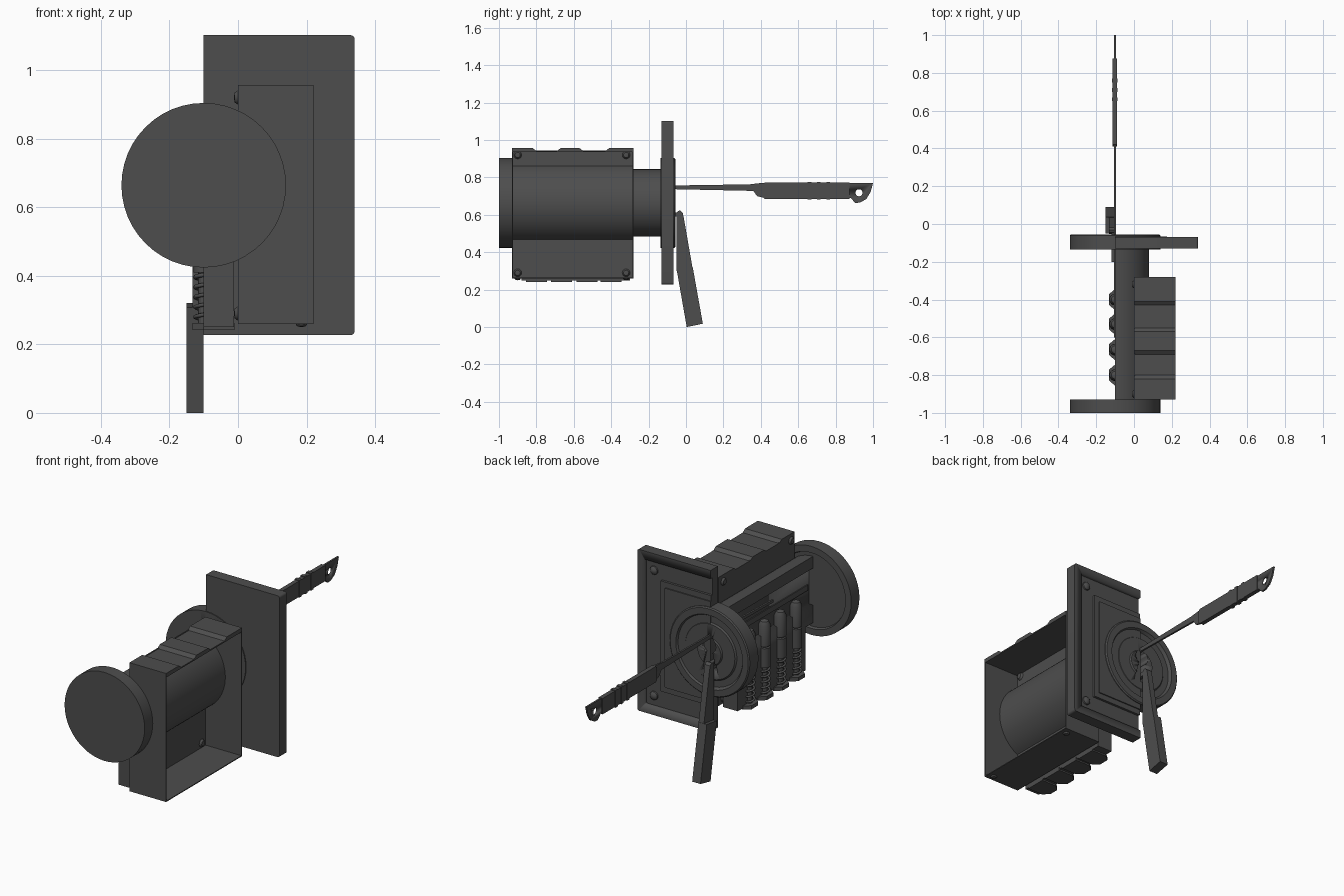
import bpy, bmesh, math
from mathutils import Vector

if "Cube" in bpy.data.objects:
    bpy.data.objects.remove(bpy.data.objects["Cube"])

CX, CZ = -0.10, 0.664          # lock axis
metal = bpy.data.materials.new("dark_grey_metal")
metal.diffuse_color = (0.075, 0.075, 0.075, 1)
metal.use_nodes = True
metal.node_tree.nodes["Principled BSDF"].inputs["Base Color"].default_value = metal.diffuse_color


def finish(name, bm, smooth=True):
    bmesh.ops.recalc_face_normals(bm, faces=bm.faces)
    me = bpy.data.meshes.new(name)
    bm.to_mesh(me)
    bm.free()
    me.materials.append(metal)
    ob = bpy.data.objects.new(name, me)
    bpy.context.collection.objects.link(ob)
    if smooth:
        bpy.ops.object.select_all(action='DESELECT')
        ob.select_set(True)
        bpy.context.view_layer.objects.active = ob
        bpy.ops.object.shade_smooth_by_angle(angle=math.radians(30))
    return ob


def prism(name, pts, axis, a, b):
    """Extrude a 2D outline along x (points y,z), y (points x,z) or z (points x,y)."""
    def place(p, t):
        return {'x': (t, p[0], p[1]), 'y': (p[0], t, p[1]), 'z': (p[0], p[1], t)}[axis]
    bm = bmesh.new()
    lo = [bm.verts.new(place(p, a)) for p in pts]
    hi = [bm.verts.new(place(p, b)) for p in pts]
    bm.faces.new(lo)
    bm.faces.new(hi)
    n = len(pts)
    for i in range(n):
        j = (i + 1) % n
        bm.faces.new((lo[i], lo[j], hi[j], hi[i]))
    return finish(name, bm)


def box(name, x, y, z):
    return prism(name, [(x[0], z[0]), (x[1], z[0]), (x[1], z[1]), (x[0], z[1])], 'y', *y)


def arc(cx, cy, r, a0, a1, n):
    return [(cx + r * math.cos(math.radians(a0 + (a1 - a0) * i / n)),
             cy + r * math.sin(math.radians(a0 + (a1 - a0) * i / n))) for i in range(n + 1)]


def lathe(name, profile, origin, axis, n=48):
    """Revolve (radius, position) points about the y, x or z axis."""
    bm = bmesh.new()
    rings = []
    for r, t in profile:
        ring = []
        for i in range(1 if r == 0 else n):
            a = 2 * math.pi * i / n
            u, v = r * math.cos(a), r * math.sin(a)
            co = {'x': (t, u, v), 'y': (u, t, v), 'z': (u, v, t)}[axis]
            ring.append(bm.verts.new(Vector(co) + Vector(origin)))
        rings.append(ring)
    for p, q in zip(rings, rings[1:]):
        for i in range(n):
            j = (i + 1) % n
            vs = [p[i % len(p)], p[j % len(p)], q[j % len(q)], q[i % len(q)]]
            bm.faces.new(list(dict.fromkeys(vs)))
    return finish(name, bm)


def cut(ob, cutter):
    mod = ob.modifiers.new("cut", 'BOOLEAN')
    mod.object = cutter
    mod.solver = 'EXACT'
    cutter.hide_render = True
    me = bpy.data.meshes.new_from_object(ob.evaluated_get(bpy.context.evaluated_depsgraph_get()))
    ob.modifiers.clear()
    ob.data = me
    bpy.data.objects.remove(cutter)


# Front knob with a hollow back
lathe("front_knob", [(0, -1), (0.24, -1), (0.24, -0.93), (0.205, -0.93), (0.2, -0.945), (0, -0.945)],
      (CX, 0, CZ), 'y')

# Half plug with a keyway cut along its open side
plug = prism("plug", arc(CX, CZ, 0.18, -90, 90, 24), 'y', -0.95, -0.12)
cut(plug, box("keyway_cutter", (-0.2, -0.075), (-0.97, -0.1), (0.58, 0.78)))
box("keyway_ridge", (-0.08, -0.06), (-0.93, -0.13), (0.66, 0.69))

# Housing, open on the right, with a stepped roof
Y0, Y1 = -0.93, -0.28
box("housing_wall", (0, 0.006), (Y0, Y1), (0.26, 0.945))
box("housing_front", (0, 0.22), (Y0, Y0 + 0.005), (0.26, 0.955))
box("housing_back", (0, 0.22), (Y1 - 0.005, Y1), (0.26, 0.955))
box("housing_floor", (0, 0.22), (Y0, Y1), (0.26, 0.265))
roof = [(Y0, 0.935), (Y0, 0.957), (-0.82, 0.957), (-0.80, 0.942), (-0.69, 0.942), (-0.67, 0.957),
        (-0.57, 0.957), (-0.55, 0.942), (-0.43, 0.942), (-0.41, 0.957), (Y1, 0.957), (Y1, 0.935)]
prism("housing_roof", roof, 'x', 0, 0.22)
half = math.degrees(math.acos(0.1 / 0.2236))
prism("housing_barrel", arc(CX, CZ, 0.2236, -half, half, 24), 'y', Y0, Y1)

# Rivets of the housing
for y in (-0.9, -0.32):
    for z in (0.29, 0.92):
        lathe("wall_rivet", [(0, -0.012), (0.014, -0.01), (0.021, 0), (0.021, 0.006),
                             (0.014, 0.016), (0, 0.018)], (0, y, z), 'x', 16)
    lathe("floor_rivet", [(0, -0.011), (0.013, -0.008), (0.018, 0), (0, 0)],
          (0.185, y, 0.261), 'z', 16)

# Pin chamber block under the plug, with four caps, springs and pins
box("pin_block", (-0.1, -0.012), (-0.88, -0.30), (0.25, 0.49))
for y in (-0.80, -0.665, -0.53, -0.40):
    cap = [(-0.01, y - 0.056), (-0.01, y + 0.056), (-0.1, y + 0.056), (-0.133, y + 0.028),
           (-0.133, y - 0.028), (-0.1, y - 0.056)]
    prism("chamber_cap", cap, 'z', 0.242, 0.262)
    lathe("spring_core", [(0, 0.26), (0.016, 0.26), (0.016, 0.42), (0, 0.42)], (CX, y, 0), 'z', 12)
    lathe("driver_pin", [(0, 0.41), (0.03, 0.41), (0.03, 0.515), (0.025, 0.52), (0, 0.52)],
          (CX, y, 0), 'z', 20)
    lathe("key_pin", [(0, 0.52), (0.025, 0.52), (0.03, 0.525), (0.03, 0.635), (0.02, 0.655), (0, 0.665)],
          (CX, y, 0), 'z', 20)
    cu = bpy.data.curves.new("spring", 'CURVE')
    cu.dimensions = '3D'
    cu.bevel_depth = 0.006
    cu.bevel_resolution = 1
    sp = cu.splines.new('POLY')
    n = 70
    sp.points.add(n)
    for i in range(n + 1):
        a = i / n * 5 * 2 * math.pi
        sp.points[i].co = (CX + 0.025 * math.cos(a), y + 0.025 * math.sin(a), 0.265 + 0.145 * i / n, 1)
    cu.materials.append(metal)
    bpy.context.collection.objects.link(bpy.data.objects.new("spring", cu))

# Mounting plate cut off at the lock axis, with stepped frames on its back
def plate_outline(x, z0, z1, r=0.012):
    return [(CX, z0)] + arc(x - r, z0 + r, r, -90, 0, 4) + arc(x - r, z1 - r, r, 0, 90, 4) + [(CX, z1)]


plate = prism("mounting_plate", plate_outline(0.34, 0.227, 1.102), 'y', -0.13, -0.068)
cut(plate, prism("groove_cutter", plate_outline(0.295, 0.272, 1.057, 0.005), 'y', -0.085, 0))
prism("plate_panel", plate_outline(0.205, 0.365, 0.964, 0.005), 'y', -0.09, -0.072)
prism("plate_panel_top", plate_outline(0.175, 0.395, 0.934, 0.005), 'y', -0.08, -0.066)
for z in (0.325, 1.004):
    lathe("plate_rivet", [(0, -0.09), (0.024, -0.09), (0.022, -0.078), (0.012, -0.07), (0, -0.068)],
          (0.25, 0, z), 'y', 16)

# Rear rose with rings and a through keyhole
rose = lathe("rear_rose", [(0, -0.135), (0.24, -0.135), (0.24, -0.062), (0.234, -0.056), (0.2, -0.056),
                           (0.19, -0.072), (0.155, -0.072), (0.148, -0.064), (0.075, -0.064),
                           (0.07, -0.056), (0, -0.056)], (CX, 0, CZ), 'y')
keyhole = arc(CX, 0.70, 0.04, -60, 240, 20) + [(CX - 0.045, 0.56), (CX + 0.045, 0.56)]
cut(rose, prism("keyhole_cutter", keyhole, 'y', -0.2, 0.02))

# Pick: thin blade, thicker grip, curved tail with a hole
blade = [(-0.6, 0.728), (-0.6, 0.742), (-0.06, 0.757), (0.34, 0.763), (0.40, 0.77), (0.998, 0.77),
         (0.988, 0.725), (0.965, 0.685), (0.93, 0.665), (0.905, 0.664), (0.88, 0.69), (0.42, 0.69),
         (0.38, 0.70), (0.36, 0.728), (-0.06, 0.737)]
blade[5] = (1.0, 0.77)
pick = prism("pick_blade", blade, 'x', -0.105, -0.095)
cut(pick, prism("pick_hole_cutter", arc(0.925, 0.718, 0.019, 0, 337.5, 15), 'x', -0.2, 0))
prism("pick_grip", [(0.41, 0.695), (0.42, 0.686), (0.875, 0.686), (0.875, 0.772), (0.42, 0.772),
                    (0.41, 0.763)], 'x', -0.113, -0.089)
for i in range(3):
    y = 0.65 + 0.05 * i
    box("grip_ridge", (-0.116, -0.087), (y, y + 0.02), (0.682, 0.776))

# Tension lever: slim upper arm, square handle and the bit reaching into the keyhole
prism("lever_arm", [(-0.052, 0.30), (-0.052, 0.60), (-0.046, 0.618), (-0.032, 0.624), (-0.018, 0.612),
                    (-0.012, 0.585), (0.036, 0.31)], 'x', -0.132, -0.1)
prism("lever_handle", [(-0.05, 0.308), (0.036, 0.32), (0.09, 0.018), (0.004, 0.0)], 'x', -0.15, -0.1)
box("lever_bit", (-0.12, -0.1), (-0.2, -0.03), (0.59, 0.612))
